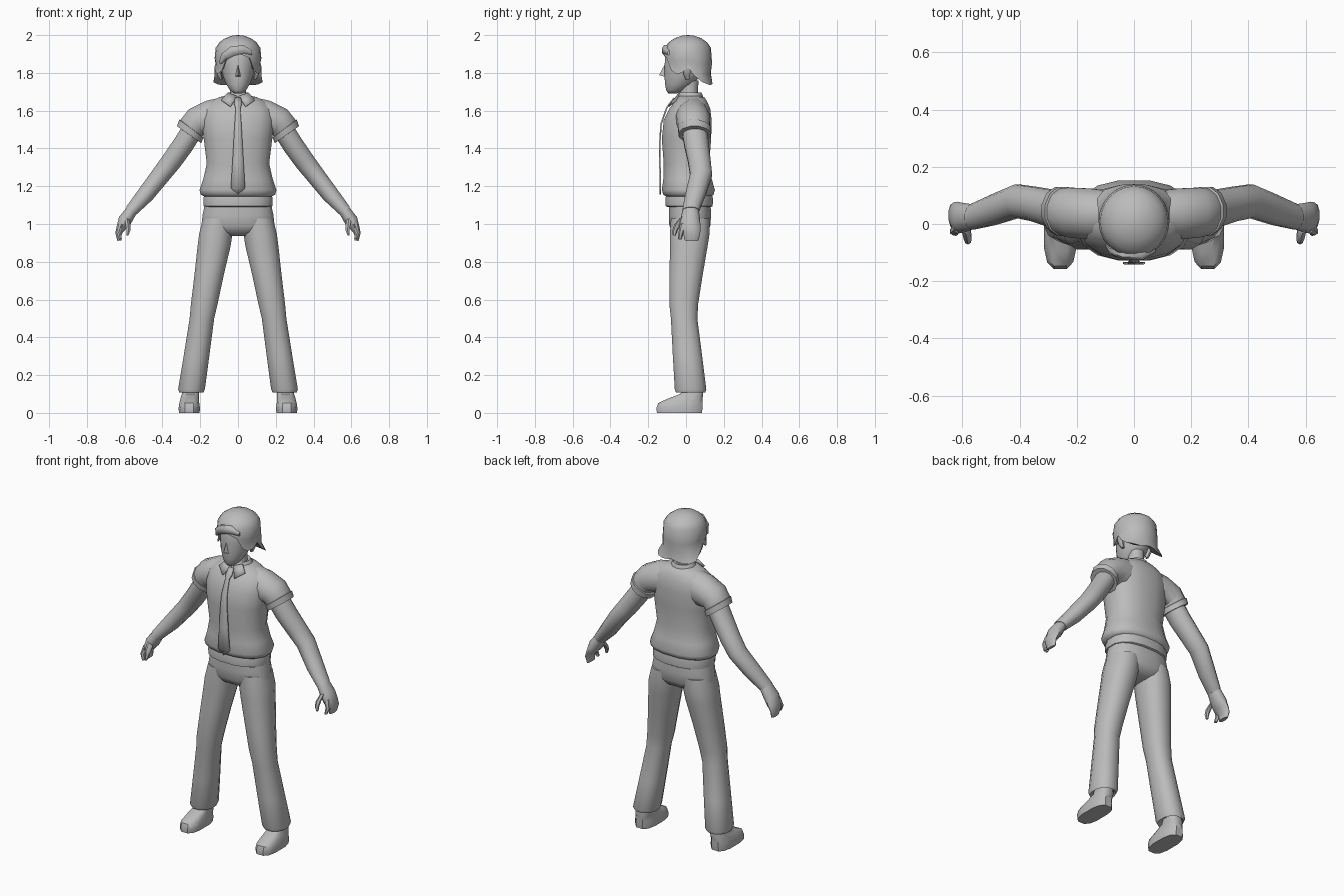
import bpy, bmesh, math
from mathutils import Vector

grey = bpy.data.materials.new("plain_grey")
grey.diffuse_color = (0.5, 0.5, 0.5, 1)


def finish(name, bm, mirror=False, angle=50, thick=0):
    """Turn a bmesh into a shaded object, optionally mirrored across x."""
    bmesh.ops.recalc_face_normals(bm, faces=bm.faces)
    me = bpy.data.meshes.new(name)
    bm.to_mesh(me)
    bm.free()
    me.materials.append(grey)
    ob = bpy.data.objects.new(name, me)
    bpy.context.collection.objects.link(ob)
    bpy.ops.object.select_all(action='DESELECT')
    ob.select_set(True)
    bpy.context.view_layer.objects.active = ob
    bpy.ops.object.shade_smooth_by_angle(angle=math.radians(angle))
    if thick:
        sol = ob.modifiers.new("thickness", 'SOLIDIFY')
        sol.thickness = thick
        sol.offset = 0
    if mirror:
        ob.modifiers.new("mirror", 'MIRROR').use_mirror_merge = False
    return ob


def bridge(bm, rings):
    for a, b in zip(rings, rings[1:]):
        n = len(a)
        for i in range(n):
            j = (i + 1) % n
            bm.faces.new((a[i], a[j], b[j], b[i]))


def loft(name, rings, n=12, p=2.0, mirror=False, angle=50):
    """Rings are (x, y, z, half width, half depth, tilt in degrees)."""
    bm = bmesh.new()
    loops = []
    for x, y, z, ru, rv, tilt in rings:
        t = math.radians(tilt)
        u = Vector((math.cos(t), 0, math.sin(t)))
        loop = []
        for i in range(n):
            a = 2 * math.pi * (i + 0.5) / n
            c, s = math.cos(a), math.sin(a)
            c = math.copysign(abs(c) ** (2 / p), c)
            s = math.copysign(abs(s) ** (2 / p), s)
            loop.append(bm.verts.new(Vector((x, y, z)) + u * ru * c + Vector((0, rv * s, 0))))
        loops.append(loop)
    bridge(bm, loops)
    bm.faces.new(loops[0])
    bm.faces.new(loops[-1])
    return finish(name, bm, mirror, angle)


def upright(rows):
    """Rows (z, half width, front y, back y) to level centred rings."""
    return [(0, (f + b) / 2, z, w, (b - f) / 2, 0) for z, w, f, b in rows]


# Shirt body, lower hem band and pelvis
loft("shirt", upright([
    (1.145, .18, -.105, .13), (1.155, .20, -.122, .148), (1.18, .207, -.13, .155),
    (1.24, .186, -.122, .138), (1.32, .168, -.12, .125), (1.45, .184, -.13, .135),
    (1.55, .195, -.12, .138), (1.61, .185, -.09, .13), (1.645, .15, -.065, .115),
    (1.672, .10, -.045, .098), (1.68, .06, -.03, .07)]), n=16, p=2.4)
loft("hem_band", upright([
    (1.09, .175, -.10, .135), (1.095, .185, -.11, .143), (1.13, .187, -.112, .145),
    (1.16, .18, -.105, .14)]), n=16, p=2.4, angle=40)
loft("pelvis", upright([
    (1.12, .175, -.092, .13), (1.05, .19, -.093, .135), (.99, .197, -.09, .13),
    (.955, .15, -.07, .11), (.937, .07, -.035, .06)]), n=16, p=2.5)

# Sleeves with turned cuffs
loft("sleeve", [
    (.10, .035, 1.565, .105, .085, 88), (.15, .035, 1.56, .098, .092, 80),
    (.222, .04, 1.54, .08, .09, 60), (.247, .042, 1.505, .077, .084, 42),
    (.256, .045, 1.482, .074, .08, 35)], mirror=True)
loft("cuff", [
    (.244, .044, 1.508, .07, .078, 37), (.247, .044, 1.504, .083, .089, 37),
    (.259, .046, 1.473, .081, .087, 35), (.258, .046, 1.472, .062, .07, 35)],
    mirror=True, angle=35)

# Arms and hands
loft("arm", [
    (.24, .045, 1.50, .058, .068, 38), (.29, .055, 1.42, .058, .067, 38),
    (.35, .07, 1.335, .056, .062, 37), (.408, .08, 1.26, .052, .06, 37),
    (.49, .05, 1.155, .047, .055, 38), (.565, .025, 1.07, .035, .046, 36)],
    mirror=True)
loft("hand", [
    (.56, .025, 1.076, .032, .043, 36), (.598, .022, 1.02, .038, .052, 28),
    (.618, .022, .98, .027, .056, 14), (.632, .03, .95, .018, .045, 5),
    (.628, .03, .912, .011, .036, -10)], n=10, mirror=True)
loft("index_finger", [
    (.617, -.012, 1.0, .017, .02, 10), (.632, -.026, .955, .013, .014, 0),
    (.622, -.032, .92, .008, .01, -10)], n=6, mirror=True)
loft("thumb", [
    (.588, -.012, 1.03, .02, .022, 30), (.582, -.045, .995, .016, .018, 15),
    (.58, -.058, .965, .012, .014, 0), (.585, -.062, .94, .006, .008, 0)],
    n=6, mirror=True)

# Trouser legs
loft("trouser_leg", [
    (.10, .022, 1.03, .088, .105, 0), (.117, .02, .95, .091, .108, 0),
    (.127, .015, .88, .09, .102, 0), (.153, .0, .73, .08, .091, 0),
    (.178, -.012, .58, .073, .079, 0), (.191, -.01, .50, .067, .072, 0),
    (.22, .008, .30, .07, .08, 0), (.246, .024, .125, .073, .086, 0),
    (.247, .024, .108, .066, .08, 0), (.247, .024, .125, .05, .06, 0)],
    p=2.3, mirror=True, angle=55)

# Shoes
loft("shoe", [
    (.258, -.035, 0, .056, .122, 0), (.258, -.035, .025, .058, .125, 0),
    (.258, -.03, .052, .054, .12, 0), (.256, -.005, .075, .05, .095, 0),
    (.252, .03, .10, .046, .062, 0), (.25, .035, .14, .042, .05, 0)],
    p=2.9, mirror=True, angle=40)

# Neck and collar
loft("neck", upright([(1.62, .055, -.035, .075), (1.68, .045, -.03, .062),
                      (1.76, .046, -.03, .066)]), n=10)
loft("collar", upright([
    (1.645, .088, -.055, .095), (1.665, .08, -.045, .095), (1.695, .058, -.035, .082),
    (1.69, .046, -.025, .065)]), n=14, angle=35)


def plate(name, pts, faces, mirror=False, thick=.008):
    bm = bmesh.new()
    v = [bm.verts.new(q) for q in pts]
    for f in faces:
        bm.faces.new([v[i] for i in f])
    return finish(name, bm, mirror, 40, thick)


plate("collar_flap", [(.004, -.048, 1.675), (.055, -.035, 1.695), (.088, -.055, 1.655),
                      (.04, -.092, 1.622)], [(0, 1, 2), (0, 2, 3)], mirror=True)

# Hanging tie: a strip down the chest ending in a point
rows = [(.016, -.062, 1.668), (.02, -.088, 1.635), (.012, -.103, 1.612), (.018, -.132, 1.53),
        (.023, -.138, 1.44), (.03, -.138, 1.32), (.038, -.136, 1.19)]
pts = [(s * w, y, z) for w, y, z in rows for s in (-1, 1)] + [(0, -.136, 1.155)]
last = 2 * len(rows) - 2
plate("tie", pts, [(i, i + 1, i + 3, i + 2) for i in range(0, last, 2)]
      + [(last, last + 1, last + 2)])

# Head, nose and ears
loft("head", upright([
    (1.692, .022, -.095, -.045), (1.708, .043, -.106, -.01), (1.74, .064, -.112, .04),
    (1.78, .08, -.116, .075), (1.83, .09, -.115, .095), (1.88, .096, -.114, .10),
    (1.93, .09, -.10, .10), (1.965, .06, -.06, .07)]), n=16, angle=60)
plate("nose", [(0, -.112, 1.845), (-.018, -.108, 1.778), (.018, -.108, 1.778),
               (0, -.143, 1.788)], [(0, 1, 3), (0, 3, 2), (1, 2, 3), (0, 2, 1)], thick=0)
loft("ear", [
    (.088, .008, 1.765, .008, .01, 0), (.097, .004, 1.79, .013, .018, 0),
    (.107, .008, 1.825, .014, .026, 0), (.109, .012, 1.85, .009, .018, 0)],
    n=8, mirror=True)

# Hair cap: hem height and flare vary with the angle away from the face
HEM = [(0, 1.9, 1), (28, 1.885, 1), (48, 1.80, .96), (70, 1.79, .96), (90, 1.83, 1),
       (108, 1.775, 1.04), (125, 1.74, 1.27), (150, 1.735, 1.08), (180, 1.75, 1.0)]


def hem(deg):
    for (a, z, f), (b, z2, f2) in zip(HEM, HEM[1:]):
        if deg <= b:
            t = (deg - a) / (b - a)
            return z + (z2 - z) * t, f + (f2 - f) * t


bm = bmesh.new()
SIDES = 24
loops = [[] for _ in range(8)]
for i in range(SIDES):
    ang = 360 * i / SIDES
    zb, flare = hem(min(ang, 360 - ang))
    a = math.radians(ang)
    for k in range(8):
        if k == 0:                      # inner rim meets the head
            z, r = zb + .025, .72
        elif k < 4:                     # sides between hem and widest line
            t = (k - 1) / 3
            z = zb + (max(1.90, zb + .01) - zb) * t
            r = (flare, .93 + .25 * (flare - .96) if zb < 1.85 else 1.0, .99, 1.0)[k - 1]
        else:                           # rounded crown
            e = math.radians((k - 3) * 19)
            z, r = 1.90 + .10 * math.sin(e), math.cos(e)
        loops[k].append(bm.verts.new((.125 * r * math.sin(a), .01 - .129 * r * math.cos(a), z)))
bridge(bm, loops)
top = bm.verts.new((0, .01, 2.0))
for i in range(SIDES):
    bm.faces.new((loops[-1][i], loops[-1][(i + 1) % SIDES], top))
finish("hair", bm, angle=50)

# Swept fringe lock over the brow
loft("fringe", [
    (.075, -.088, 1.905, .012, .012, 90), (.03, -.108, 1.925, .024, .02, 95),
    (-.03, -.108, 1.915, .028, .02, 110), (-.075, -.09, 1.885, .022, .018, 130),
    (-.095, -.07, 1.85, .008, .01, 150)], n=8)
